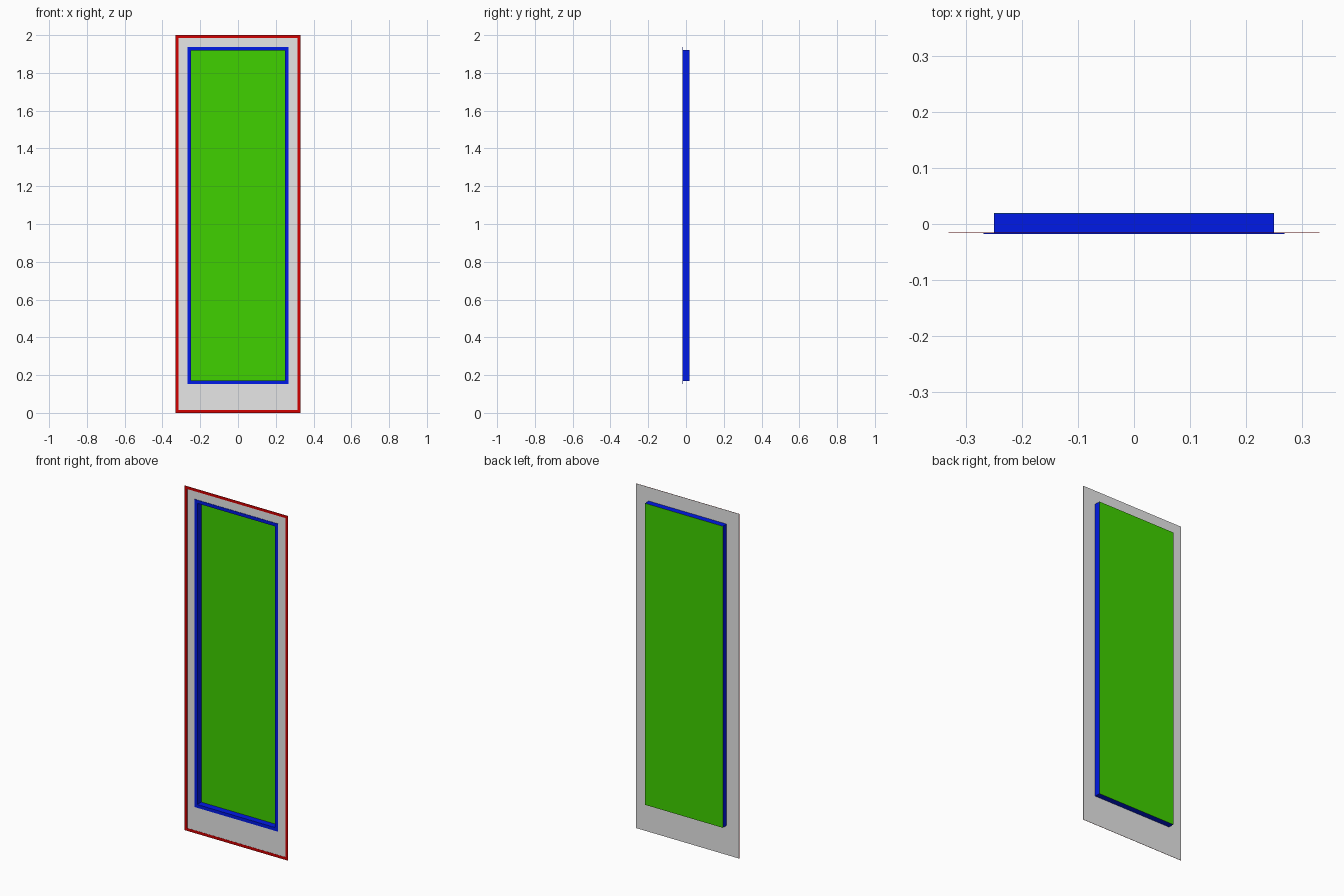
import bpy
import bmesh

old = bpy.data.objects.get("Cube")
if old:
    bpy.data.objects.remove(old, do_unlink=True)


def material(name, rgb):
    mat = bpy.data.materials.new(name)
    mat.use_nodes = True
    color = (*rgb, 1.0)
    mat.diffuse_color = color
    mat.node_tree.nodes["Principled BSDF"].inputs["Base Color"].default_value = color
    return mat


grey = material("light grey", (0.8, 0.8, 0.8))
red = material("strong red", (0.64, 0.0, 0.0))
blue = material("deep blue", (0.0, 0.01, 0.8))
green = material("bright green", (0.05, 0.64, 0.0))


def slab(name, mat, outer, y_front, y_back, hole=None):
    """Upright slab from rectangles (half width, bottom, top), with an optional hole."""
    bm = bmesh.new()

    def loop(rect):
        w, low, high = rect
        corners = ((-w, low), (w, low), (w, high), (-w, high))
        return [bm.verts.new((x, y_front, z)) for x, z in corners]

    a = loop(outer)
    if hole:
        b = loop(hole)
        for i in range(4):
            j = (i + 1) % 4
            bm.faces.new((a[i], a[j], b[j], b[i]))
    else:
        bm.faces.new(a)
    # Extrude the front outline backwards, keeping the front faces
    ext = bmesh.ops.extrude_face_region(bm, geom=bm.faces[:], use_keep_orig=True)
    moved = [g for g in ext["geom"] if isinstance(g, bmesh.types.BMVert)]
    bmesh.ops.translate(bm, verts=moved, vec=(0, y_back - y_front, 0))
    bmesh.ops.recalc_face_normals(bm, faces=bm.faces[:])
    mesh = bpy.data.meshes.new(name)
    bm.to_mesh(mesh)
    bm.free()
    mesh.materials.append(mat)
    obj = bpy.data.objects.new(name, mesh)
    bpy.context.collection.objects.link(obj)
    return obj


def inset(rect, d):
    return rect[0] - d, rect[1] + d, rect[2] - d


sheet = (0.331, 0.0, 2.0)
opening = (0.25, 0.17, 1.92)
wall = 0.001

# Thin backing sheet with the opening, and its painted border
slab("backing_sheet", grey, sheet, -0.0154, -0.0150, opening)
slab("sheet_border", red, sheet, -0.0164, -0.0154, inset(sheet, 0.016))

# Raised trim round the opening, tray walls behind it, and the tray floor
slab("opening_trim", blue, inset(opening, -0.018), -0.018, -0.0154, opening)
slab("tray_walls", blue, opening, -0.0178, 0.0190, inset(opening, wall))
slab("tray_panel", green, opening, 0.0190, 0.0195)
